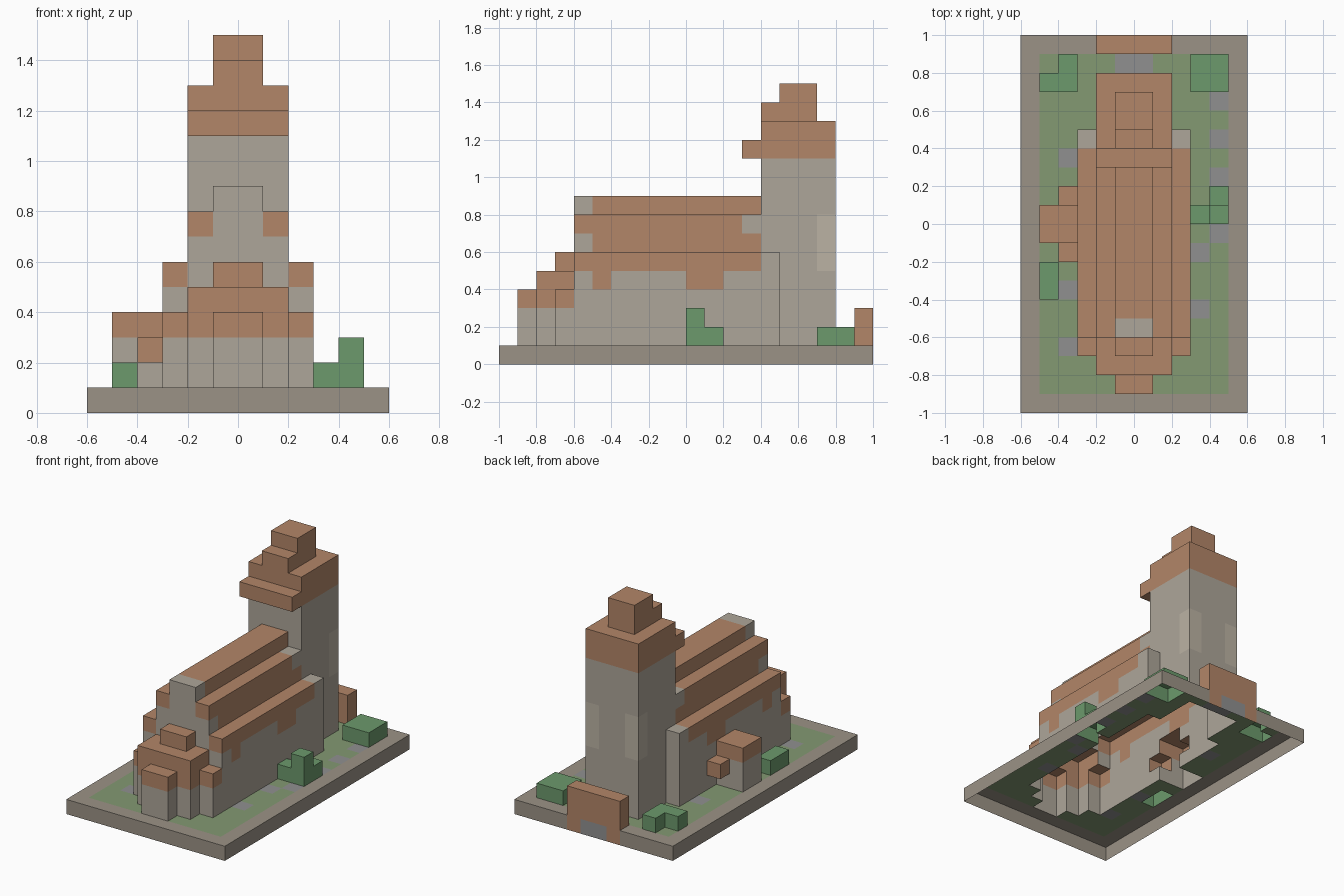
import bpy, bmesh
from mathutils import Vector

if "Cube" in bpy.data.objects:
    bpy.data.objects.remove(bpy.data.objects["Cube"])

U = 0.1          # edge of one block
blocks = {}      # block position -> part name

COLORS = {
    "base_slab":     (0.33, 0.29, 0.24),
    "lawn":          (0.23, 0.32, 0.17),
    "path":          (0.28, 0.28, 0.28),
    "stone_walls":   (0.42, 0.38, 0.32),
    "tower_walls":   (0.42, 0.38, 0.32),
    "tower_windows": (0.50, 0.45, 0.37),
    "nave_roof":     (0.45, 0.24, 0.14),
    "tower_roof":    (0.45, 0.24, 0.14),
    "apse_roof":     (0.45, 0.24, 0.14),
    "porch_roof":    (0.45, 0.24, 0.14),
    "gate":          (0.45, 0.24, 0.14),
    "bushes":        (0.15, 0.32, 0.15),
}


def fill(part, x, y, z):
    """Fill a box of blocks; each range is (low, high) in block units."""
    for i in range(*x):
        for j in range(*y):
            for k in range(*z):
                blocks[i, j, k] = part


def fill_sides(part, x, y, z):
    """Fill a box and its mirror image across x = 0."""
    fill(part, x, y, z)
    fill(part, (-x[1], -x[0]), y, z)


# Ground: slab, lawn, paved cells and path
fill("base_slab", (-6, 6), (-10, 10), (0, 1))
fill("lawn", (-5, 5), (-9, 9), (0, 1))
fill("path", (-1, 1), (8, 10), (0, 1))
for i, j in [(4, 6), (4, 4), (4, 2), (3, -2), (4, -1), (3, -5), (-4, 3), (-4, -4), (-4, -7)]:
    fill("path", (i, i + 1), (j, j + 1), (0, 1))

# Nave: three stepped tiers
fill("stone_walls", (-3, 3), (-6, 5), (1, 6))
fill("stone_walls", (-2, 2), (-6, 4), (6, 8))
fill("stone_walls", (-1, 1), (-6, 4), (8, 9))

# Nave roof tiles
fill_sides("nave_roof", (2, 3), (-6, 4), (5, 6))
fill_sides("nave_roof", (2, 3), (-5, -4), (4, 5))
fill_sides("nave_roof", (2, 3), (0, 2), (4, 5))
fill_sides("nave_roof", (1, 2), (-5, 4), (6, 7))
fill_sides("nave_roof", (1, 2), (-6, 3), (7, 8))
fill("nave_roof", (-1, 1), (-5, 4), (8, 9))

# Apse: narrows to the front, roof steps up to the nave
for half, front, top in [(3, -7, 4), (2, -8, 5), (1, -9, 4)]:
    fill("stone_walls", (-half, half), (front, -6), (1, 3))
    fill("apse_roof", (-half, half), (front, -6), (3, 4))
fill("apse_roof", (-2, 2), (-8, -6), (4, 5))
fill("apse_roof", (-1, 1), (-7, -6), (5, 6))

# Bell tower with stepped cap
fill("tower_walls", (-2, 2), (4, 8), (1, 11))
fill_sides("tower_windows", (1, 2), (7, 8), (5, 8))
fill("tower_roof", (-2, 2), (4, 8), (11, 13))
fill("tower_roof", (-2, 2), (3, 4), (11, 12))
fill("tower_roof", (-1, 1), (4, 7), (13, 14))
fill("tower_roof", (-1, 1), (5, 7), (14, 15))

# Side porch with overhanging eaves
fill("stone_walls", (-5, -3), (-1, 1), (1, 3))
fill("porch_roof", (-5, -3), (-1, 1), (3, 4))
fill("porch_roof", (-4, -3), (1, 2), (2, 3))
fill("porch_roof", (-4, -3), (-2, -1), (2, 3))

# Back gate
fill("gate", (-2, 2), (9, 10), (1, 3))
fill_sides("gate", (1, 2), (9, 10), (0, 1))

# Bushes
fill("bushes", (3, 5), (0, 1), (1, 2))
fill("bushes", (4, 5), (1, 2), (1, 2))
fill("bushes", (4, 5), (0, 1), (2, 3))
fill("bushes", (3, 5), (7, 9), (1, 2))
fill("bushes", (-4, -3), (7, 9), (1, 2))
fill("bushes", (-5, -4), (7, 8), (1, 2))
fill("bushes", (-5, -4), (-4, -2), (1, 2))

# Skin: only exposed block faces, open underneath
for part, color in COLORS.items():
    bm = bmesh.new()
    for pos in [p for p, name in blocks.items() if name == part]:
        center = Vector(pos) + Vector((0.5, 0.5, 0.5))
        for axis in range(3):
            for sign in (-1, 1):
                n = Vector((0, 0, 0))
                n[axis] = sign
                other = tuple(int(pos[a] + n[a]) for a in range(3))
                if other in blocks or other[2] < 0:
                    continue
                u = Vector((0, 0, 0))
                u[(axis + 1) % 3] = 0.5
                v = n.cross(u)
                mid = center + n * 0.5
                corners = [mid - u - v, mid + u - v, mid + u + v, mid - u + v]
                bm.faces.new([bm.verts.new(c * U) for c in corners])
    bmesh.ops.remove_doubles(bm, verts=bm.verts[:], dist=0.001)
    mesh = bpy.data.meshes.new(part)
    bm.to_mesh(mesh)
    bm.free()
    mat = bpy.data.materials.new(part)
    mat.diffuse_color = (*color, 1)
    mat.use_nodes = True
    mat.node_tree.nodes["Principled BSDF"].inputs["Base Color"].default_value = mat.diffuse_color
    mesh.materials.append(mat)
    bpy.context.collection.objects.link(bpy.data.objects.new(part, mesh))
